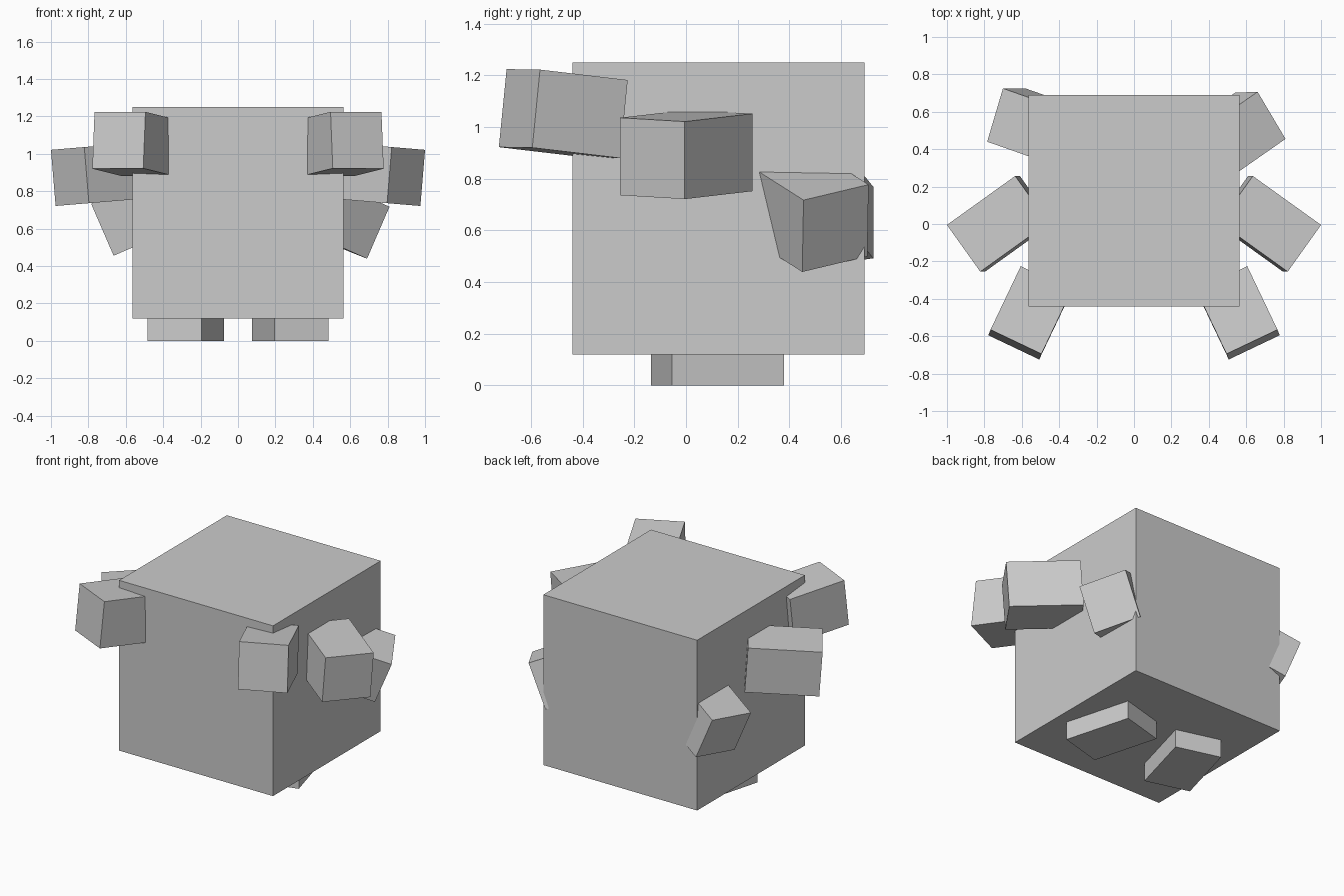
import bpy
from mathutils import Matrix, Vector

if "Cube" in bpy.data.objects:
    bpy.data.objects.remove(bpy.data.objects["Cube"])

BODY_CENTRE = Vector((0, 0.125, 0.685))


def block(name, origin, x_axis, y_axis, z_axis):
    """Box spanned by three edge vectors, starting from one corner."""
    bpy.ops.mesh.primitive_cube_add(size=1)
    ob = bpy.context.object
    ob.name = ob.data.name = name
    m = Matrix((x_axis, y_axis, z_axis)).transposed()
    flipped = m.determinant() < 0
    m = m.to_4x4()
    m.translation = origin + (x_axis + y_axis + z_axis) / 2
    ob.data.transform(m)
    if flipped:
        ob.data.flip_normals()
    return ob


def arm(name, corner, across, down, length, side=1):
    """Arm block from an outer top corner; it runs inward to the body."""
    mirror = Matrix.Diagonal((side, 1, 1))
    corner, a, d = (mirror @ Vector(v) for v in (corner, across, down))
    a -= d * (a.dot(d) / d.dot(d))
    inward = a.cross(d).normalized() * length
    if inward.dot(BODY_CENTRE - corner) < 0:
        inward = -inward
    return block(name, corner, a, inward, d)


# Body
block("body", Vector((-0.565, -0.44, 0.12)),
      Vector((1.13, 0, 0)), Vector((0, 1.13, 0)), Vector((0, 0, 1.13)))

for side, label in ((1, "right"), (-1, "left")):
    # Feet with toes turned outward
    block(f"foot_{label}", Vector((side * 0.195, -0.135, 0)),
          Vector((side * 0.29, 0.08, 0)), Vector((side * -0.12, 0.435, 0)),
          Vector((0, 0, 0.15)))
    # Front and middle arms
    arm(f"front_arm_{label}", (0.767, -0.565, 1.222), (-0.272, -0.13, -0.004),
        (0.012, -0.03, -0.302), 0.378, side)
    arm(f"middle_arm_{label}", (1.0, -0.005, 1.021), (-0.178, -0.25, 0.016),
        (-0.025, 0, -0.3), 0.45, side)

# Rear arms, slightly different on each side
arm("rear_arm_right", (0.81, 0.455, 0.717), (-0.145, 0.252, 0.07),
    (-0.12, -0.005, -0.278), 0.45)
arm("rear_arm_left", (-0.785, 0.44, 0.732), (0.085, 0.285, 0.035),
    (0.12, 0, -0.277), 0.45)
